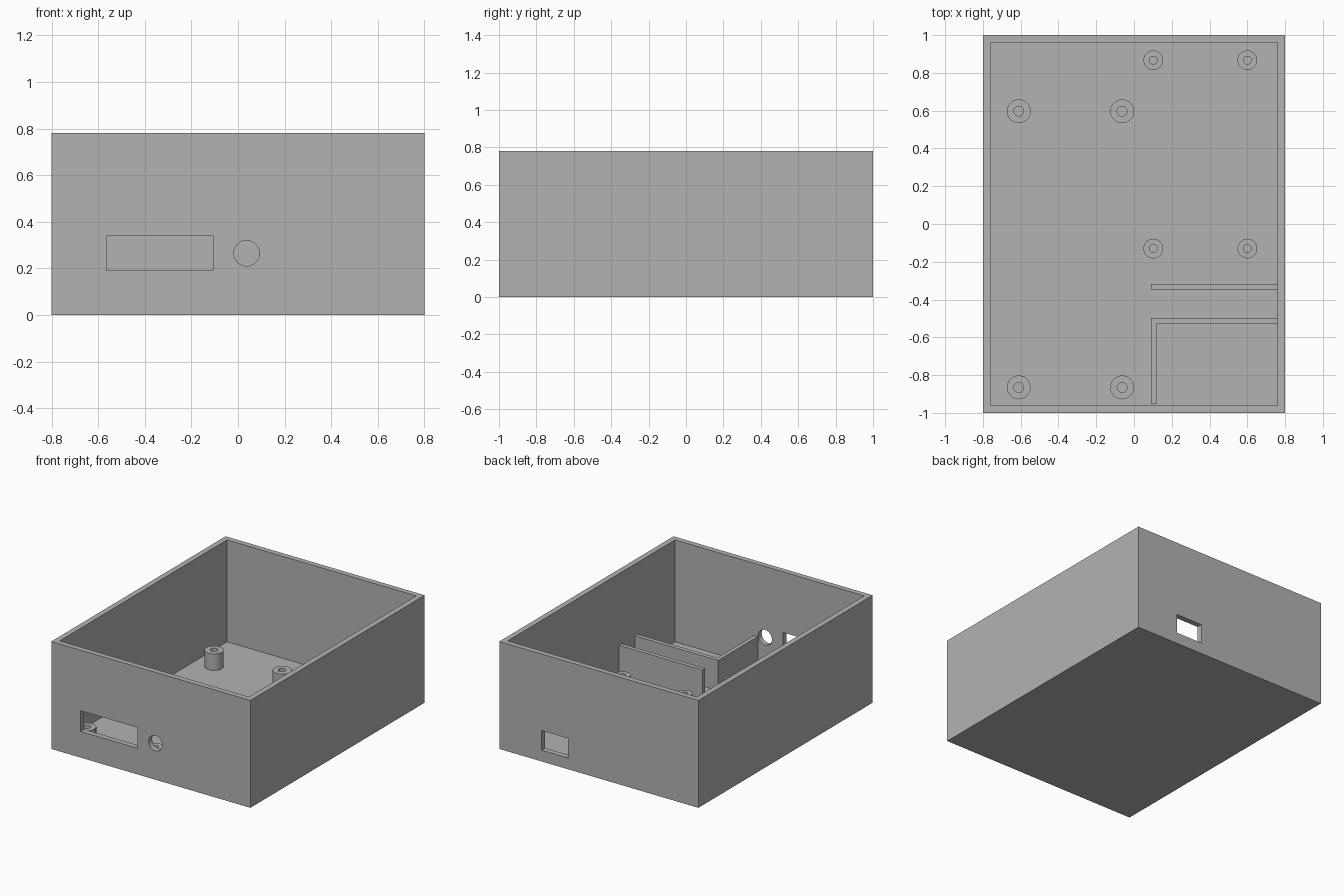
import bpy, bmesh, math

cube = bpy.data.objects.get("Cube")
if cube:
    bpy.data.objects.remove(cube, do_unlink=True)

grey = bpy.data.materials.new("plastic_grey")
grey.use_nodes = True
COLOUR = (0.45, 0.45, 0.45, 1)
grey.diffuse_color = COLOUR
grey.node_tree.nodes["Principled BSDF"].inputs["Base Color"].default_value = COLOUR

WALL, HEIGHT = 0.04, 0.78
FLOOR, POST_TOP, RIB_TOP = 0.04, 0.16, 0.26
INNER_X, INNER_Y = 0.8 - WALL, 1 - WALL


def finish(name, bm):
    """Turn a bmesh into a named grey object."""
    bmesh.ops.recalc_face_normals(bm, faces=bm.faces)
    mesh = bpy.data.meshes.new(name)
    bm.to_mesh(mesh)
    bm.free()
    mesh.materials.append(grey)
    obj = bpy.data.objects.new(name, mesh)
    bpy.context.collection.objects.link(obj)
    return obj


def prism(name, outline, z0, z1):
    """Extrude a flat outline upwards."""
    bm = bmesh.new()
    base = bm.faces.new([bm.verts.new((x, y, z0)) for x, y in outline])
    top = bmesh.ops.extrude_face_region(bm, geom=[base])["geom"]
    verts = [v for v in top if isinstance(v, bmesh.types.BMVert)]
    bmesh.ops.translate(bm, verts=verts, vec=(0, 0, z1 - z0))
    return finish(name, bm)


def box(name, x0, x1, y0, y1, z0, z1):
    return prism(name, [(x0, y0), (x1, y0), (x1, y1), (x0, y1)], z0, z1)


def smooth(obj):
    bpy.ops.object.select_all(action="DESELECT")
    obj.select_set(True)
    bpy.context.view_layer.objects.active = obj
    bpy.ops.object.shade_smooth_by_angle(angle=math.radians(30))


def cut(target, cutter):
    """Subtract the cutter from the target and discard it."""
    cutter.hide_render = True
    mod = target.modifiers.new("cut", "BOOLEAN")
    mod.operation, mod.solver, mod.object = "DIFFERENCE", "EXACT", cutter
    bpy.ops.object.select_all(action="DESELECT")
    target.select_set(True)
    bpy.context.view_layer.objects.active = target
    bpy.ops.object.modifier_apply(modifier=mod.name)
    bpy.data.objects.remove(cutter, do_unlink=True)


def standoff(name, x, y, radius, hole):
    """Hollow screw post, lathed from an open profile."""
    bm = bmesh.new()
    profile = [(hole, FLOOR), (hole, POST_TOP), (radius, POST_TOP), (radius, FLOOR)]
    verts = [bm.verts.new((x + r, y, z)) for r, z in profile]
    edges = [bm.edges.new(pair) for pair in zip(verts, verts[1:])]
    bmesh.ops.spin(bm, geom=verts + edges, cent=(x, y, 0), axis=(0, 0, 1),
                   angle=math.tau, steps=40, use_merge=True)
    bmesh.ops.remove_doubles(bm, verts=bm.verts, dist=0.0005)
    smooth(finish(name, bm))


# Open-topped case
case = box("case", -0.8, 0.8, -1, 1, 0, HEIGHT)
cut(case, box("cavity", -INNER_X, INNER_X, -INNER_Y, INNER_Y, FLOOR, 1))

# Port openings: front slot, back window, round front hole
cut(case, box("front_slot", -0.565, -0.107, -1.1, -0.9, 0.19, 0.34))
cut(case, box("back_window", 0.248, 0.46, 0.9, 1.1, 0.082, 0.224))
bpy.ops.mesh.primitive_cylinder_add(vertices=48, radius=0.055, depth=0.2,
                                    location=(0.037, -1, 0.265),
                                    rotation=(math.pi / 2, 0, 0))
cut(case, bpy.context.object)
smooth(case)

# Screw posts: large set and small set
for x in (-0.61, -0.063):
    for y in (-0.865, 0.597):
        standoff("large_standoff", x, y, 0.063, 0.026)
for x in (0.102, 0.6):
    for y in (-0.13, 0.867):
        standoff("small_standoff", x, y, 0.052, 0.021)

# Compartment dividers
RIB_X, RIB = 0.09, 0.03
box("straight_divider", RIB_X, INNER_X, -0.348, -0.317, FLOOR, RIB_TOP)
prism("corner_divider", [
    (RIB_X, -0.953), (RIB_X + RIB, -0.953), (RIB_X + RIB, -0.529),
    (INNER_X, -0.529), (INNER_X, -0.498), (RIB_X, -0.498)], FLOOR, RIB_TOP)
